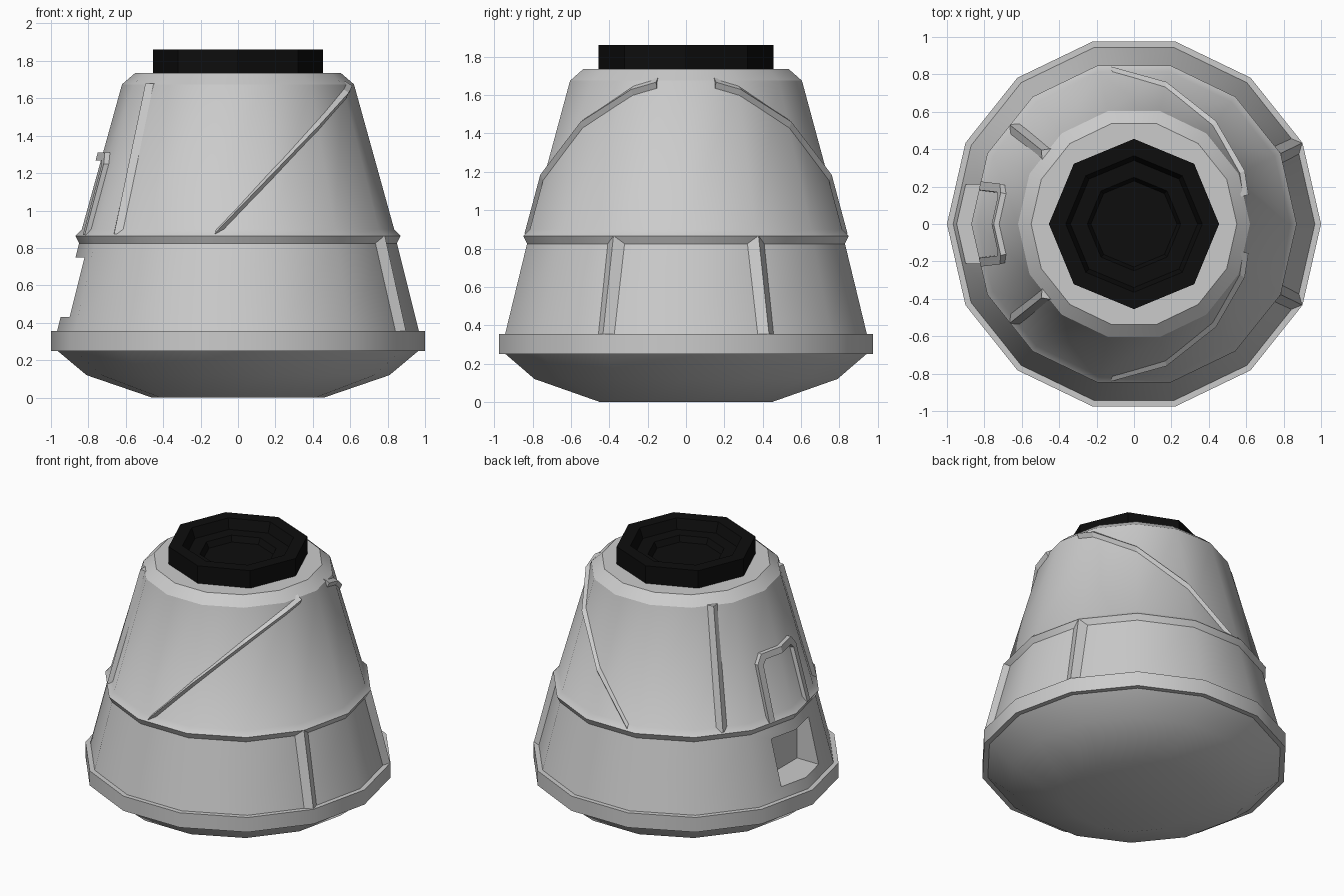
import bpy, bmesh, math
from math import pi, sin, cos, asin

if "Cube" in bpy.data.objects:
    bpy.data.objects.remove(bpy.data.objects["Cube"])

N = 14  # sides of the capsule


def finish(name, bm, smooth=False):
    bmesh.ops.recalc_face_normals(bm, faces=bm.faces)
    me = bpy.data.meshes.new(name)
    bm.to_mesh(me)
    bm.free()
    ob = bpy.data.objects.new(name, me)
    bpy.context.collection.objects.link(ob)
    if smooth:
        smooth_object(ob)
    return ob


def smooth_object(ob):
    bpy.ops.object.select_all(action='DESELECT')
    ob.select_set(True)
    bpy.context.view_layer.objects.active = ob
    bpy.ops.object.shade_smooth_by_angle(angle=math.radians(30))


def loft(name, loops, smooth=False):
    """Skin closed loops of points and cap both ends."""
    bm = bmesh.new()
    rows = [[bm.verts.new(p) for p in loop] for loop in loops]
    n = len(rows[0])
    for a, b in zip(rows, rows[1:]):
        for i in range(n):
            j = (i + 1) % n
            bm.faces.new((a[i], a[j], b[j], b[i]))
    bm.faces.new(rows[0][::-1])
    bm.faces.new(rows[-1])
    return finish(name, bm, smooth)


def revolve(name, profile, n, smooth=False):
    return loft(name, [[(r * cos(2 * pi * i / n), r * sin(2 * pi * i / n), z)
                        for i in range(n)] for r, z in profile], smooth)


def wall_radius(z):
    if z < 0.845:
        return 0.967 - (z - 0.355) * 0.249
    return 0.835 - (z - 0.89) * 0.274


def on_wall(t, z, h):
    """Point on the faceted wall at angle t, height z, lifted by h."""
    step = 2 * pi / N
    r = wall_radius(z) * cos(step / 2) / cos(t % step - step / 2) + h
    return (r * cos(t), r * sin(t), z)


def rib(name, stations):
    return loft(name, [[on_wall(*p) for p in s] for s in stations])


# Main hull: heat shield, flange, lower wall, belt, upper wall, shoulder
hull = revolve("capsule_hull", [
    (0.46, 0), (0.81, 0.12), (0.965, 0.25), (1.0, 0.25), (1.0, 0.355),
    (0.967, 0.355), (0.85, 0.825), (0.87, 0.865), (0.835, 0.9),
    (0.62, 1.675), (0.55, 1.735)], N)

# Recessed pocket under the hatch
bm = bmesh.new()
bmesh.ops.create_cube(bm, size=1)
for v in bm.verts:
    v.co = (-0.91 + v.co.x * 0.36, v.co.y * 0.42, 0.59 + v.co.z * 0.32)
cutter = finish("pocket_cutter", bm)
cutter.hide_render = True
mod = hull.modifiers.new("pocket", 'BOOLEAN')
mod.operation = 'DIFFERENCE'
mod.solver = 'EXACT'
mod.object = cutter
bpy.context.view_layer.objects.active = hull
bpy.ops.object.modifier_apply(modifier=mod.name)
bpy.data.objects.remove(cutter)
smooth_object(hull)

# Docking ring with stepped well
black = bpy.data.materials.new("black")
black.diffuse_color = (0.004, 0.004, 0.004, 1)
black.use_nodes = True
black.node_tree.nodes["Principled BSDF"].inputs["Base Color"].default_value = black.diffuse_color
ring = revolve("docking_ring", [
    (0.455, 1.72), (0.455, 1.86), (0.365, 1.86), (0.34, 1.79),
    (0.25, 1.79), (0.23, 1.75)], 8)
ring.data.materials.append(black)

# Ribs, mirrored front and back
for side, label in ((-1, "front"), (1, "back")):
    # Vertical ribs: (part, angle, bottom, top, crest height)
    for part, t, z0, z1 in (("lower_rib", pi / 7, 0.35, 0.865),
                            ("upper_rib", 2.468, 0.875, 1.68)):
        rib(f"{label}_{part}", [
            [(side * (t - w), z, -0.01), (side * t, z, 0.03),
             (side * (t + w), z, -0.01)]
            for z, w in ((z0, 0.065), (z1, 0.075))])
    # Diagonal rib bending at the hull corners
    path = [(1.715, 0.885), (3 * pi / 7, 1.19), (2 * pi / 7, 1.465),
            (pi / 7, 1.635), (0.25, 1.672)]
    rib(f"{label}_diagonal_rib", [
        [(side * t, z + 0.02, -0.01), (side * t, z - 0.005, 0.025),
         (side * t, z - 0.05, -0.01)] for t, z in path])

# Hatch frame: inverted U with cut corners, given as (outer y, z, inner y, z)
half = [(0.225, 0.87, 0.18, 0.87), (0.212, 1.25, 0.168, 1.235),
        (0.165, 1.31, 0.14, 1.268), (0, 1.31, 0, 1.268)]
full = half + [(-a, b, -c, d) for a, b, c, d in half[-2::-1]]


def ang(y, z):
    return pi - asin(y / wall_radius(z))


rib("hatch_frame", [
    [(ang(yo, zo), zo, -0.02), (ang(yo, zo), zo, 0.03),
     (ang(yi, zi), zi, 0.03), (ang(yi, zi), zi, -0.02)]
    for yo, zo, yi, zi in full])
